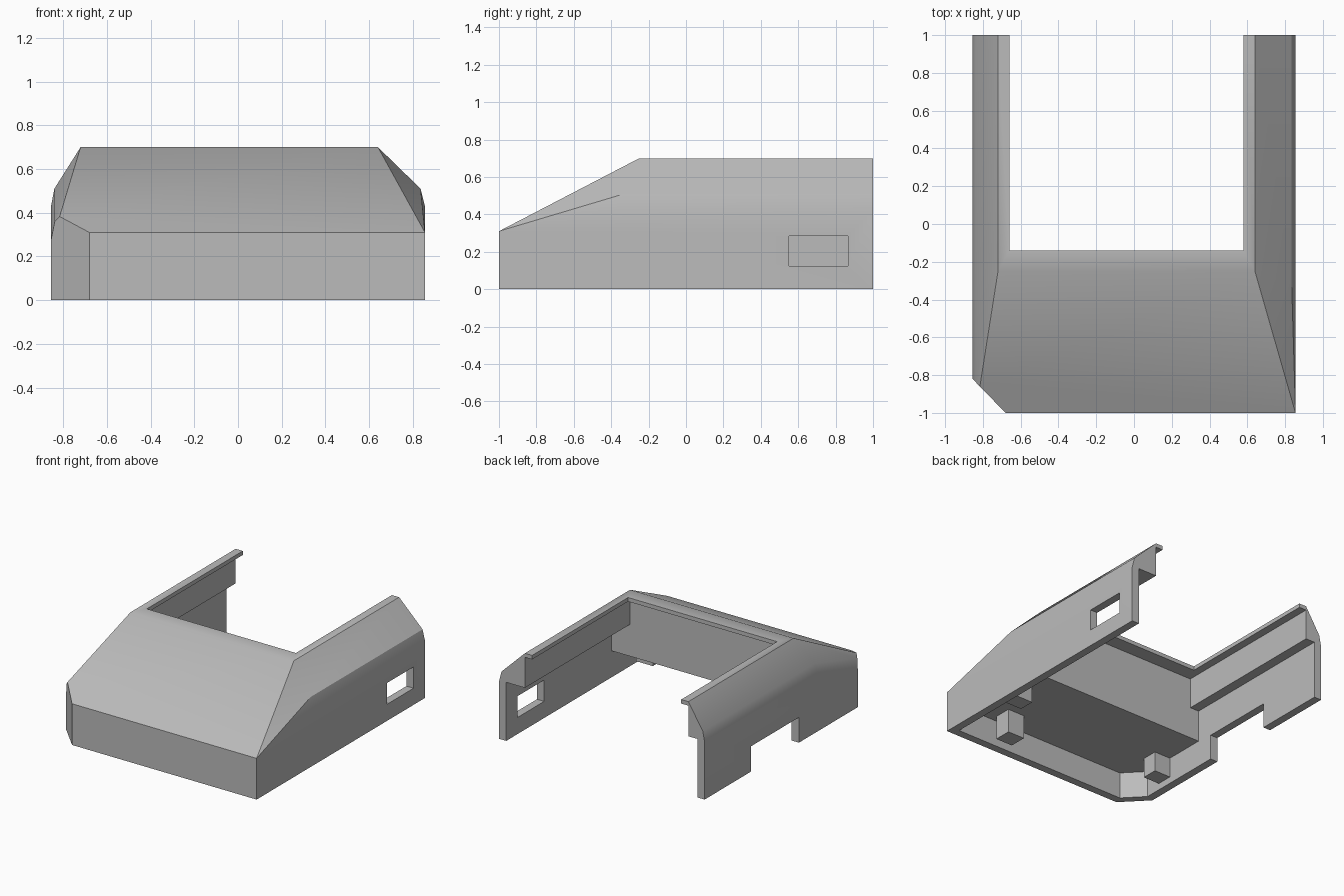
import bpy, bmesh, math
from mathutils import Vector

cube = bpy.data.objects.get("Cube")
if cube:
    bpy.data.objects.remove(cube, do_unlink=True)

grey = bpy.data.materials.new("plain_grey")
grey.use_nodes = True
COLOUR = (0.5, 0.5, 0.5, 1)
grey.diffuse_color = COLOUR
grey.node_tree.nodes["Principled BSDF"].inputs["Base Color"].default_value = COLOUR


def new_object(name, bm):
    bmesh.ops.recalc_face_normals(bm, faces=bm.faces[:])
    mesh = bpy.data.meshes.new(name)
    bm.to_mesh(mesh)
    bm.free()
    mesh.materials.append(grey)
    obj = bpy.data.objects.new(name, mesh)
    bpy.context.collection.objects.link(obj)
    return obj


def prism(profile, y0, y1):
    """Extrude an (x, z) profile along y."""
    bm = bmesh.new()
    ends = [[bm.verts.new((x, y, z)) for x, z in profile] for y in (y0, y1)]
    for ring in ends:
        bm.faces.new(ring)
    count = len(profile)
    for i in range(count):
        j = (i + 1) % count
        bm.faces.new((ends[0][i], ends[0][j], ends[1][j], ends[1][i]))
    bmesh.ops.recalc_face_normals(bm, faces=bm.faces[:])
    return bm


def block(x, y, z):
    return prism([(x[0], z[0]), (x[1], z[0]), (x[1], z[1]), (x[0], z[1])], *y)


def box(name, x, y, z):
    return new_object(name, block(x, y, z))


def trim(bm, a, b, c):
    """Slice away what lies outside the plane through a, b, c and close the cut."""
    a, b, c = Vector(a), Vector(b), Vector(c)
    normal = (b - a).cross(c - a).normalized()
    if normal.dot(Vector((0, -0.3, 0.1)) - a) > 0:
        normal.negate()
    bmesh.ops.bisect_plane(bm, geom=bm.verts[:] + bm.edges[:] + bm.faces[:],
                           dist=0.0001, plane_co=a, plane_no=normal, clear_outer=True)
    rim = [e for e in bm.edges if e.is_boundary]
    if rim:
        bmesh.ops.edgeloop_fill(bm, edges=rim)


# Outer body: constant profile, trimmed to a wedge nose with one cut corner
W = 0.855
bm = prism([(-W, 0), (W, 0), (W, 0.43), (0.835, 0.51), (0.64, 0.70),
            (-0.72, 0.70), (-0.84, 0.51), (-W, 0.43)], -1, 1)
trim(bm, (0, -1, 0.31), (1, -1, 0.31), (0, -0.25, 0.70))
for side, corner, shoulder, top in ((W, W, 0.835, 0.64), (-W, -0.838, -0.84, -0.72)):
    nose = (corner, -1, 0.31)
    bend = (shoulder, -0.33, 0.51)
    trim(bm, nose, bend, (top, -0.25, 0.70))
    trim(bm, nose, bend, (side, -0.33, 0.43))
trim(bm, (-0.68, -1, 0), (-W, -0.82, 0), (-0.68, -1, 1))
shell = new_object("cover_shell", bm)

# Hollow below the solid nose, following the cut corner
IN = 0.795
bm = block((-IN, IN), (-0.94, 0), (-0.1, 0.20))
trim(bm, (-0.66, -0.94, 0), (-IN, -0.80, 0), (-0.66, -0.94, 1))

# Openings removed from the body
cutters = [
    new_object("nose_hollow", bm),
    box("top_opening", (-0.66, 0.58), (-0.14, 1.2), (-0.1, 0.9)),
    box("lip_recess", (-0.72, 0.64), (-0.25, 1.2), (-0.1, 0.67)),
    box("wall_recess", (-IN, IN), (-0.25, 1.2), (-0.1, 0.44)),
    box("side_window", (0.7, 1), (0.55, 0.865), (0.125, 0.285)),
    box("bottom_notch", (-1, -0.7), (-0.12, 0.45), (-0.1, 0.19)),
]
bpy.ops.object.select_all(action='DESELECT')
bpy.context.view_layer.objects.active = shell
shell.select_set(True)
for cutter in cutters:
    mod = shell.modifiers.new(cutter.name, 'BOOLEAN')
    mod.operation = 'DIFFERENCE'
    mod.solver = 'EXACT'
    mod.object = cutter
    bpy.ops.object.modifier_apply(modifier=mod.name)
for cutter in cutters:
    bpy.data.objects.remove(cutter, do_unlink=True)

# Soften the shallow creases only
bpy.ops.object.shade_smooth_by_angle(angle=math.radians(30))

# Mounting pegs under the nose
box("front_peg", (0.36, 0.50), (-0.89, -0.76), (0.02, 0.21))
box("left_peg", (0.57, 0.71), (-0.54, -0.42), (0.08, 0.21))
box("right_peg", (-0.80, -0.66), (-0.68, -0.56), (0.05, 0.21))
